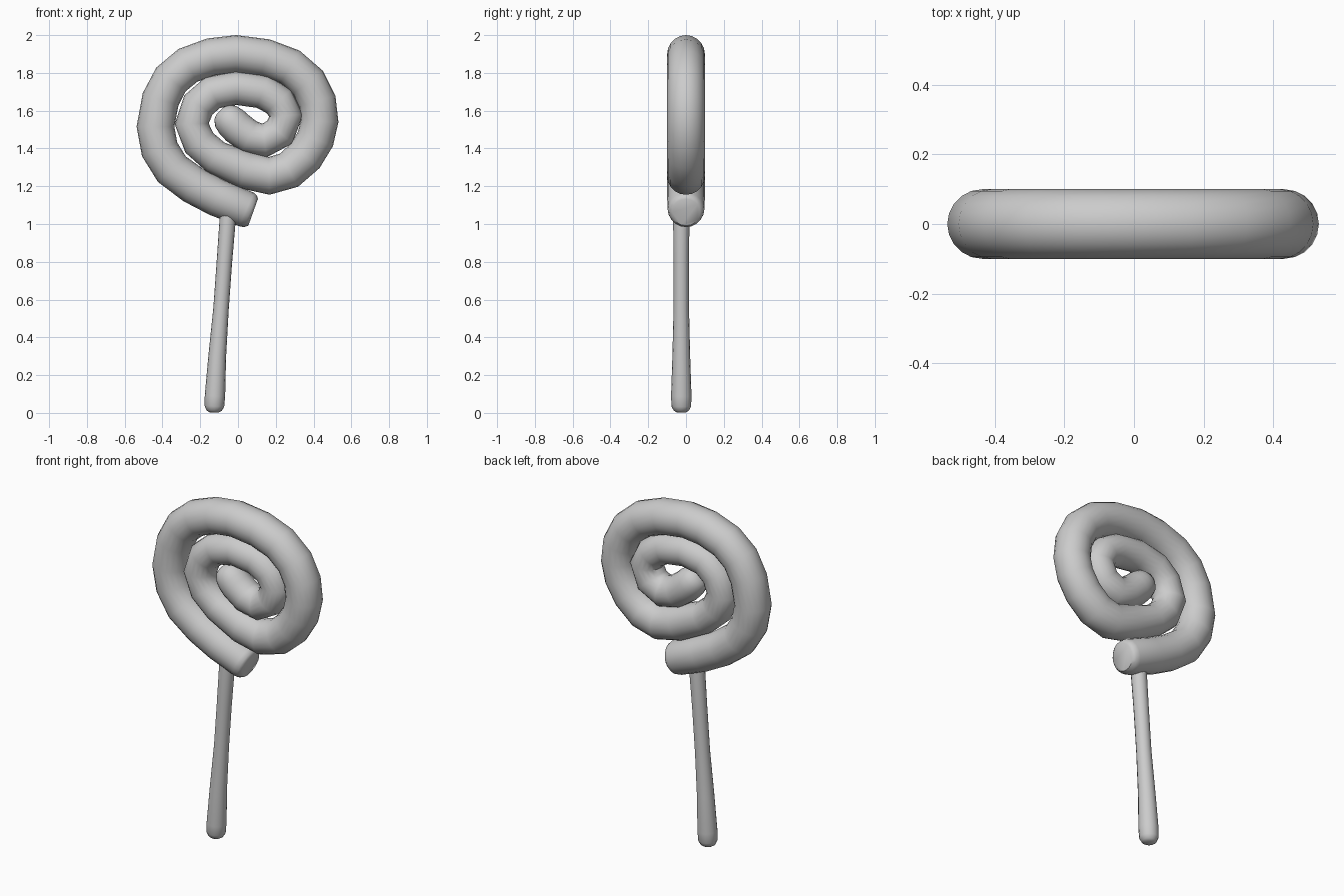
import bpy, bmesh, math
from mathutils import Vector

if "Cube" in bpy.data.objects:
    bpy.data.objects.remove(bpy.data.objects["Cube"])


def sweep(name, path, sides):
    """Sweep a circle along (x, z, radius) points lying in a plane facing -y."""
    bm = bmesh.new()
    pts = [Vector((x, 0, z)) for x, z, r in path]
    side = Vector((0, 1, 0))
    rings = []
    for i, p in enumerate(pts):
        a, b = pts[max(i - 1, 0)], pts[min(i + 1, len(pts) - 1)]
        # average of unit directions keeps rings square to uneven spacing
        t = ((b - p).normalized() + (p - a).normalized()).normalized()
        n = t.cross(side).normalized()
        r = path[i][2]
        rings.append([bm.verts.new(p + r * (math.cos(k * math.tau / sides) * n
                                            + math.sin(k * math.tau / sides) * side))
                      for k in range(sides)])
    for r0, r1 in zip(rings, rings[1:]):
        for k in range(sides):
            j = (k + 1) % sides
            bm.faces.new((r0[k], r0[j], r1[j], r1[k]))
    bm.faces.new(rings[0])
    bm.faces.new(rings[-1])
    bmesh.ops.recalc_face_normals(bm, faces=bm.faces)
    me = bpy.data.meshes.new(name)
    bm.to_mesh(me)
    bm.free()
    ob = bpy.data.objects.new(name, me)
    bpy.context.collection.objects.link(ob)
    bpy.context.view_layer.objects.active = ob
    ob.select_set(True)
    bpy.ops.object.shade_smooth_by_angle(angle=math.radians(50))
    ob.select_set(False)
    return ob


# Candy coil: blunt outer end, nearly two and a half turns, round inner end
outer_end = [(.08, 1.062, .075), (.066, 1.067, .09), (.045, 1.077, .097)]
outer_turn = [(-.11, 1.14), (-.235, 1.205), (-.35, 1.29), (-.415, 1.395),
              (-.437, 1.515), (-.41, 1.66), (-.355, 1.765), (-.265, 1.84),
              (-.14, 1.885), (-.01, 1.9), (.145, 1.88), (.275, 1.832),
              (.37, 1.75), (.42, 1.65), (.432, 1.545), (.41, 1.45),
              (.355, 1.36), (.27, 1.285), (.165, 1.255), (.04, 1.285)]
inner_turn = [(-.12, 1.355), (-.205, 1.43), (-.245, 1.53), (-.21, 1.63),
              (-.135, 1.695), (-.01, 1.72), (.13, 1.7), (.215, 1.65),
              (.255, 1.575), (.22, 1.485), (.14, 1.442), (.06, 1.462),
              (-.005, 1.51)]
inner_end = [(-.035, 1.54, .088), (-.065, 1.57, .078), (-.087, 1.592, .055), (-.095, 1.6, .025)]
coil = (outer_end + [(x, z, .1) for x, z in outer_turn]
        + [(x, z, .09) for x, z in inner_turn] + inner_end)
sweep("candy_coil", coil, 20)

# Stick: leaning, slightly flared at the foot with a rounded tip
stick = sweep("stick", [(-.126, .003, .025), (-.126, .012, .04), (-.125, .035, .052),
                        (-.122, .09, .054), (-.11, .3, .047), (-.09, .55, .041),
                        (-.072, .8, .041), (-.055, 1.02, .043), (-.05, 1.1, .04)], 16)
stick.location.y = -.025
